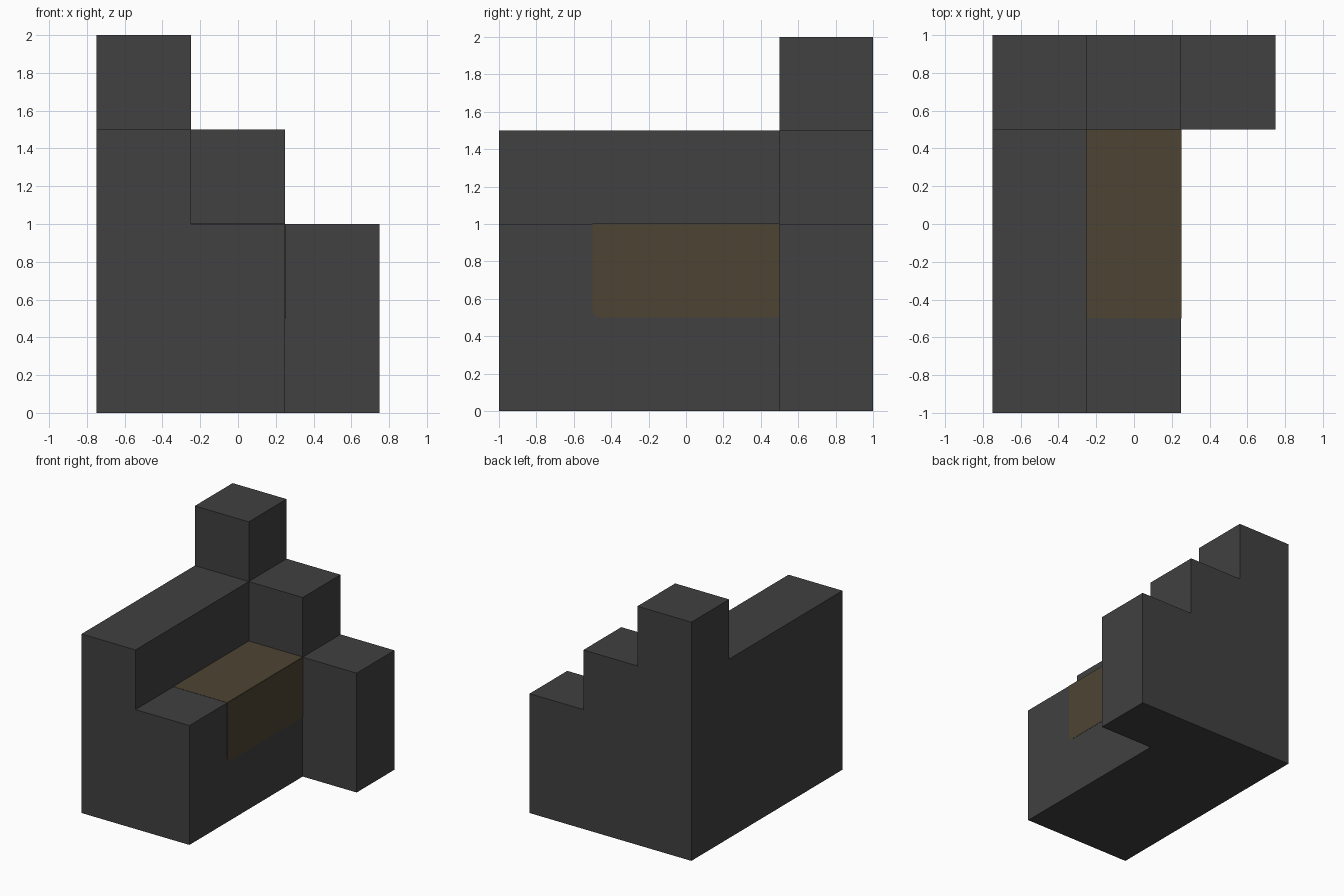
import bpy
import bmesh
import math
from mathutils import Vector

cube = bpy.data.objects.get("Cube")
if cube:
    bpy.data.objects.remove(cube, do_unlink=True)


def make_material(name, rgb):
    mat = bpy.data.materials.new(name)
    mat.use_nodes = True
    colour = (*rgb, 1.0)
    mat.diffuse_color = colour
    bsdf = mat.node_tree.nodes["Principled BSDF"]
    bsdf.inputs["Base Color"].default_value = colour
    bsdf.inputs["Roughness"].default_value = 0.9
    return mat


def extrude_profile(name, points, offset, mat):
    """Close a planar outline and extrude it along the offset vector."""
    bm = bmesh.new()
    face = bm.faces.new([bm.verts.new(p) for p in points])
    result = bmesh.ops.extrude_face_region(bm, geom=[face], use_keep_orig=True)
    top = [g for g in result["geom"] if isinstance(g, bmesh.types.BMVert)]
    bmesh.ops.translate(bm, verts=top, vec=Vector(offset))
    bmesh.ops.recalc_face_normals(bm, faces=bm.faces)
    mesh = bpy.data.meshes.new(name)
    bm.to_mesh(mesh)
    bm.free()
    mesh.materials.append(mat)
    obj = bpy.data.objects.new(name, mesh)
    bpy.context.collection.objects.link(obj)
    return obj


charcoal = make_material("charcoal", (0.052, 0.052, 0.052))
dark_tan = make_material("dark tan", (0.076, 0.059, 0.033))

# Stepped back wall, descending toward +x
steps = [(-0.75, 0), (0.75, 0), (0.75, 1), (0.25, 1),
         (0.25, 1.5), (-0.25, 1.5), (-0.25, 2), (-0.75, 2)]
extrude_profile("back_steps", [(x, 0.5, z) for x, z in steps], (0, 0.5, 0), charcoal)

# Bench with one raised arm
bench = [(-0.75, 0), (0.25, 0), (0.25, 1), (-0.25, 1), (-0.25, 1.5), (-0.75, 1.5)]
extrude_profile("bench", [(x, -1, z) for x, z in bench], (0, 1.5, 0), charcoal)

# Thin tan cover on the seat
THICK = 0.002
seat = [(-0.25, -0.5), (0.25, -0.5), (0.25, 0.5), (-0.25, 0.5)]
extrude_profile("seat_cover", [(x, y, 1) for x, y in seat], (0, 0, THICK), dark_tan)

# Thin tan cover hanging down the side, with one rounded lower corner
R = 0.04
arc = [(-0.5 + R - R * math.cos(a), 0.5 + R - R * math.sin(a))
       for a in (math.radians(15 * i) for i in range(7))]
side = arc + [(0.5, 0.5), (0.5, 1), (-0.5, 1)]
extrude_profile("side_cover", [(0.25, y, z) for y, z in side], (THICK, 0, 0), dark_tan)
